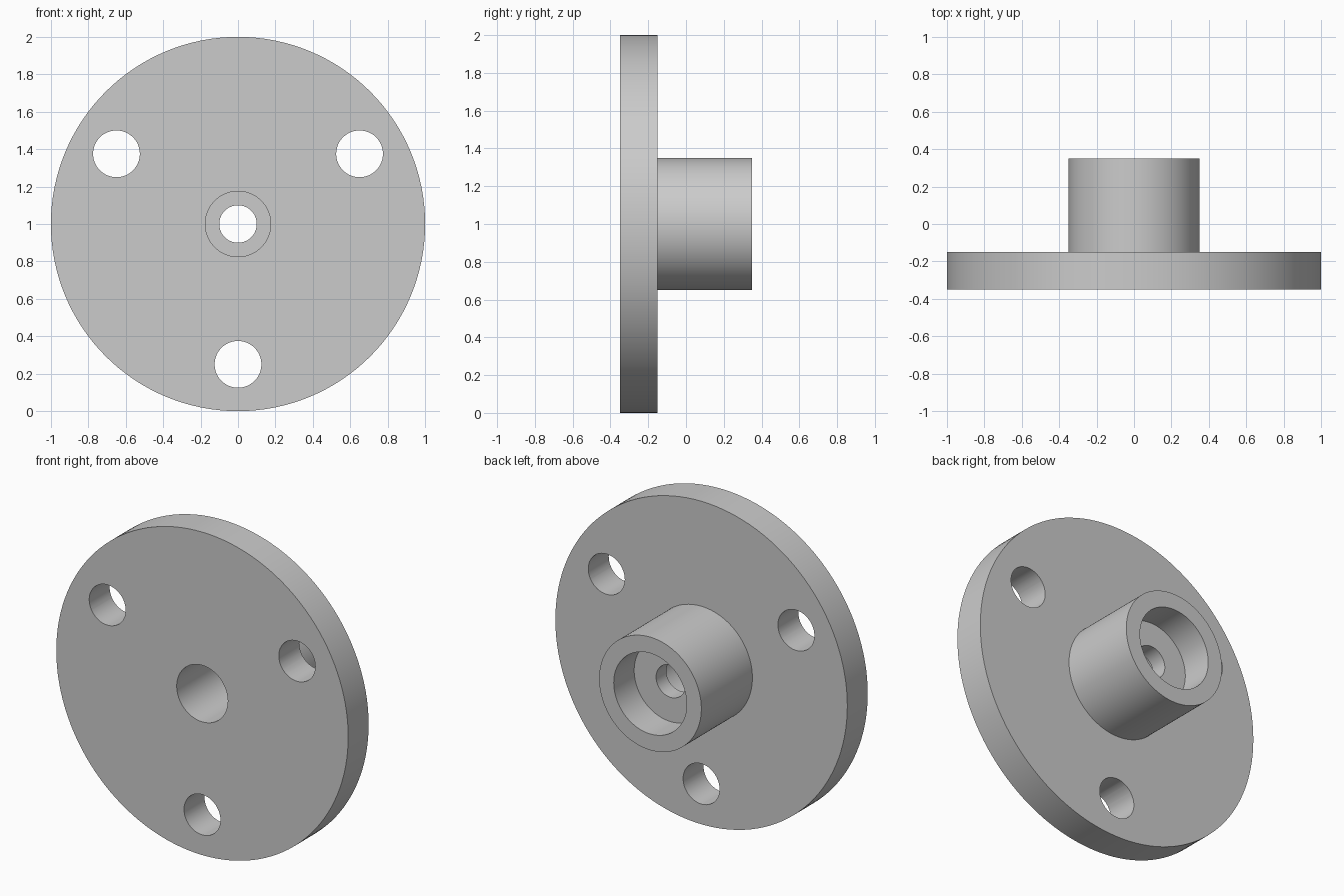
import bpy, bmesh, math
from mathutils import Matrix, Vector

cube = bpy.data.objects.get("Cube")
if cube:
    bpy.data.objects.remove(cube, do_unlink=True)

AXIS_Z = 1.0      # height of the flange axis
FRONT = -0.35     # front face of the flange plate

grey = bpy.data.materials.new("machined grey")
grey.use_nodes = True
grey.diffuse_color = (0.6, 0.6, 0.6, 1)
grey.node_tree.nodes["Principled BSDF"].inputs["Base Color"].default_value = grey.diffuse_color


def add_object(name, bm):
    bmesh.ops.recalc_face_normals(bm, faces=bm.faces)
    mesh = bpy.data.meshes.new(name)
    bm.to_mesh(mesh)
    bm.free()
    obj = bpy.data.objects.new(name, mesh)
    obj.data.materials.append(grey)
    bpy.context.collection.objects.link(obj)
    return obj


def lathe(name, profile, steps):
    """Revolve a closed (radius, y) profile about the flange axis."""
    bm = bmesh.new()
    verts = [bm.verts.new((r, y, AXIS_Z)) for r, y in profile]
    edges = [bm.edges.new((v, verts[i - 1])) for i, v in enumerate(verts)]
    bmesh.ops.spin(bm, geom=verts + edges, cent=(0, 0, AXIS_Z), axis=(0, 1, 0),
                   angle=math.tau, steps=steps, use_merge=True)
    bmesh.ops.remove_doubles(bm, verts=bm.verts, dist=1e-5)
    return add_object(name, bm)


# Plate, hub, front bore, narrow through hole and rear counterbore
flange = lathe("flange_with_hub", [
    (1.0, FRONT), (1.0, -0.15), (0.35, -0.15), (0.35, 0.35),
    (0.25, 0.35), (0.25, 0.15), (0.1, 0.15), (0.1, 0.05),
    (0.175, 0.05), (0.175, FRONT)], 128)

# Three bolt holes, evenly spaced
bm = bmesh.new()
for angle in (30, 150, 270):
    a = math.radians(angle)
    place = Vector((0.75 * math.cos(a), -0.25, AXIS_Z + 0.75 * math.sin(a)))
    bmesh.ops.create_cone(bm, cap_ends=True, segments=48, radius1=0.125, radius2=0.125,
                          depth=0.4, matrix=Matrix.Translation(place) @ Matrix.Rotation(math.pi / 2, 4, 'X'))
cutter = add_object("bolt_hole_cutter", bm)
cutter.hide_render = True

cut = flange.modifiers.new("bolt holes", 'BOOLEAN')
cut.operation = 'DIFFERENCE'
cut.solver = 'EXACT'
cut.object = cutter

bpy.ops.object.select_all(action='DESELECT')
flange.select_set(True)
bpy.context.view_layer.objects.active = flange
bpy.ops.object.modifier_apply(modifier=cut.name)
bpy.data.objects.remove(cutter, do_unlink=True)
bpy.ops.object.shade_smooth_by_angle(angle=math.radians(30))
